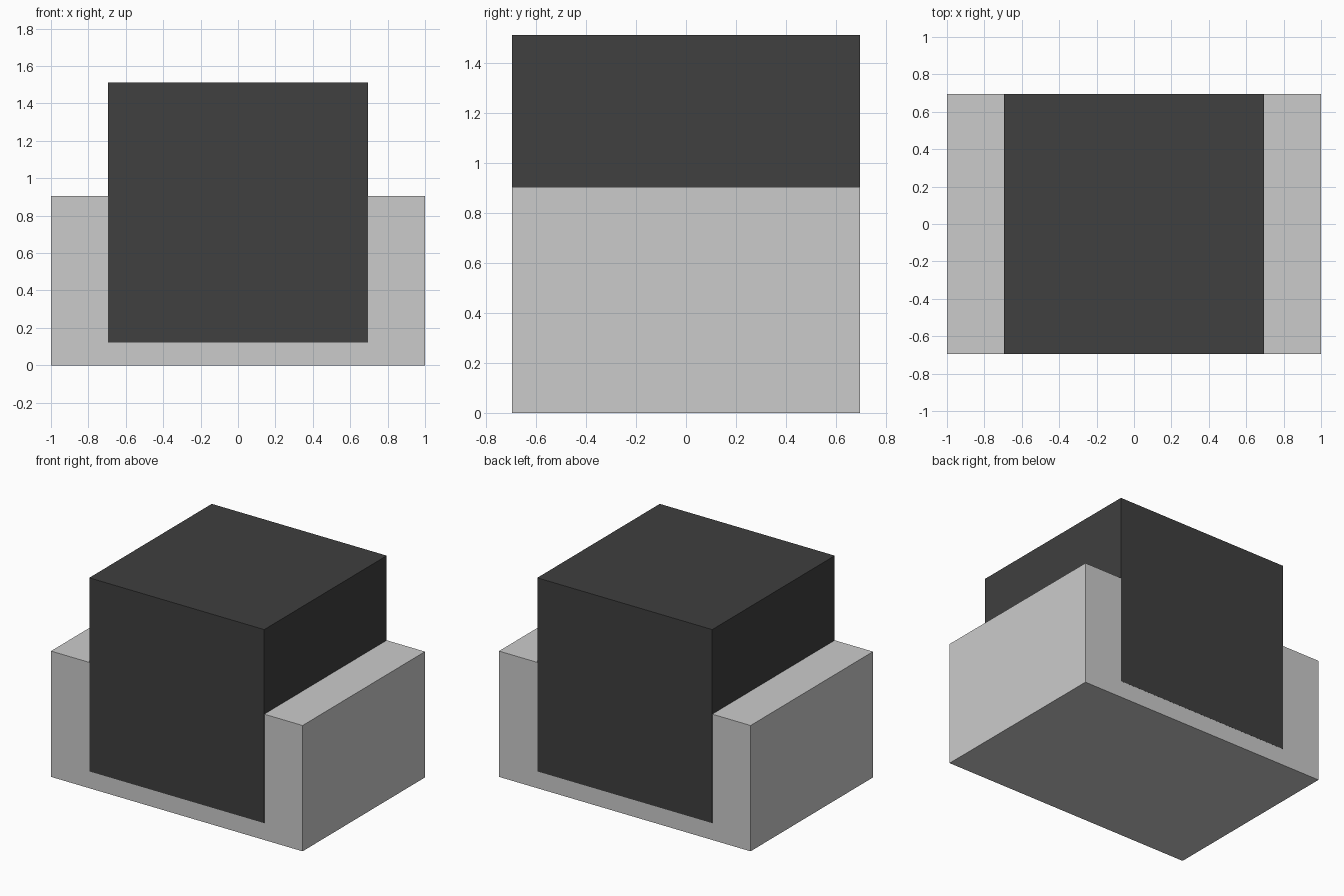
import bpy

if "Cube" in bpy.data.objects:
    bpy.data.objects.remove(bpy.data.objects["Cube"])


def box(name, size, center):
    bpy.ops.mesh.primitive_cube_add(size=1, location=center)
    ob = bpy.context.object
    ob.name = name
    ob.scale = size
    bpy.ops.object.transform_apply(location=False, rotation=False, scale=True)
    return ob


# Wide grey base block
base_h = 0.904
box("base_block", (2.0, 1.39, base_h), (0, 0, base_h / 2))

# Black cube sunk into the base, flush with its front and back
side = 1.391
cube = box("black_cube", (side, side, side), (0, 0, 0.121 + side / 2))
black = bpy.data.materials.new("black")
black.diffuse_color = (0.05, 0.05, 0.05, 1)
black.use_nodes = True
black.node_tree.nodes["Principled BSDF"].inputs["Base Color"].default_value = black.diffuse_color
cube.data.materials.append(black)
